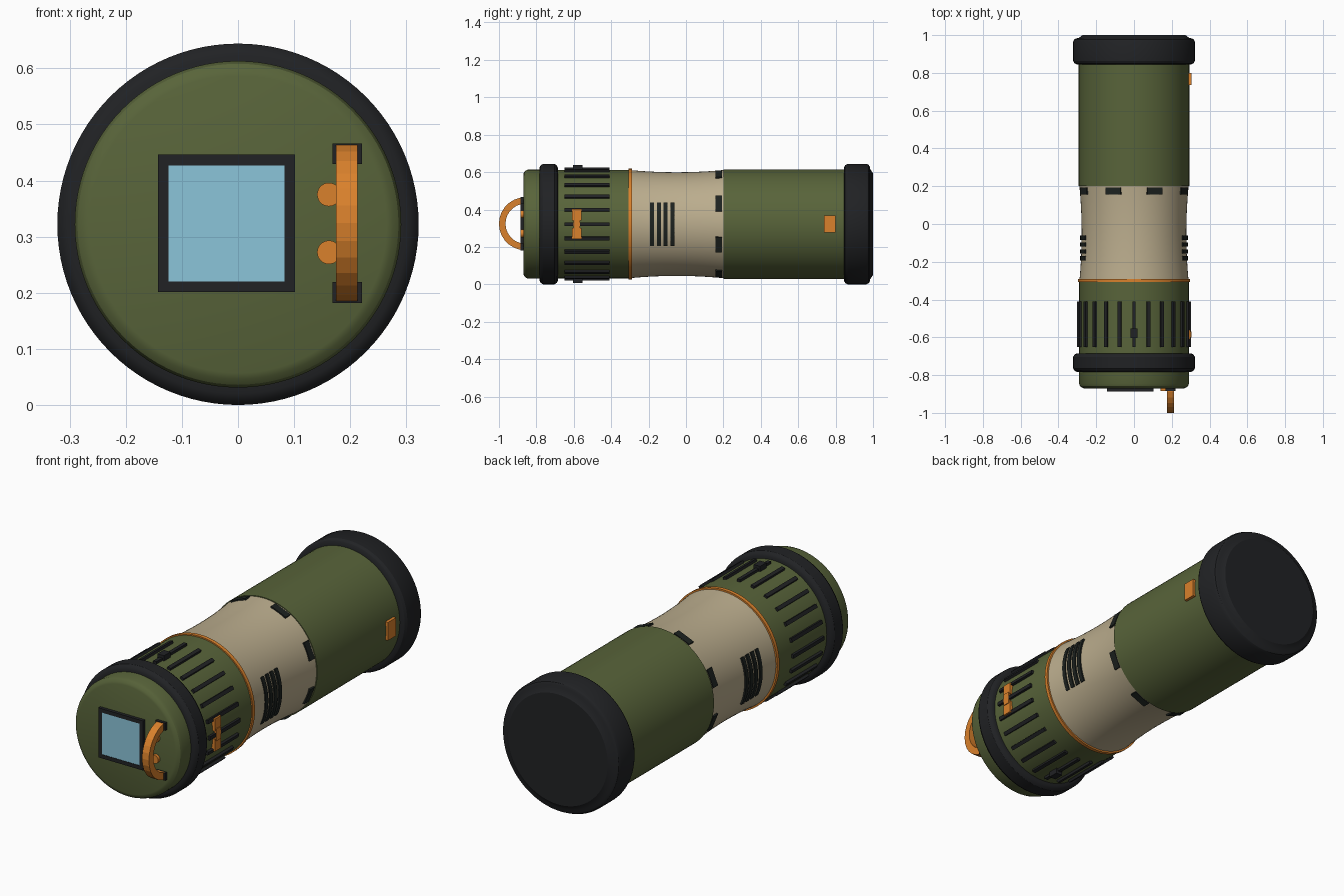
import bpy, bmesh
from math import cos, sin, pi, radians
from mathutils import Matrix, Vector

if "Cube" in bpy.data.objects:
    bpy.data.objects.remove(bpy.data.objects["Cube"])

C = 0.322  # height of the body axis


def material(name, rgb):
    m = bpy.data.materials.new(name)
    m.diffuse_color = (*rgb, 1)
    m.use_nodes = True
    m.node_tree.nodes["Principled BSDF"].inputs["Base Color"].default_value = m.diffuse_color
    return m


GREEN = material("olive", (0.098, 0.127, 0.042))
TAN = material("tan", (0.50, 0.42, 0.27))
BLACK = material("rubber", (0.015, 0.016, 0.018))
SLOT = material("slot", (0.012, 0.016, 0.014))
ORANGE = material("orange", (0.70, 0.22, 0.025))
BLUE = material("screen_blue", (0.26, 0.56, 0.70))


def finish(name, bm, mat, smooth=True):
    bmesh.ops.recalc_face_normals(bm, faces=bm.faces)
    me = bpy.data.meshes.new(name)
    bm.to_mesh(me)
    bm.free()
    me.materials.append(mat)
    ob = bpy.data.objects.new(name, me)
    bpy.context.collection.objects.link(ob)
    if smooth:
        bpy.ops.object.select_all(action='DESELECT')
        ob.select_set(True)
        bpy.context.view_layer.objects.active = ob
        bpy.ops.object.shade_smooth_by_angle(angle=radians(30))
    return ob


def on_y(a, r, t):
    return (r * cos(t), a, C + r * sin(t))


def lathe(name, profile, mat, n=96):
    """Closed solid of revolution about the body axis; profile is (y, radius)."""
    bm = bmesh.new()
    rings = [[bm.verts.new(on_y(a, r, 2 * pi * i / n)) for i in range(n)] for a, r in profile]
    for p, q in zip(rings, rings[1:]):
        for i in range(n):
            j = (i + 1) % n
            bm.faces.new((p[i], p[j], q[j], q[i]))
    bm.faces.new(rings[0])
    bm.faces.new(rings[-1])
    return finish(name, bm, mat)


def arc(name, bands, r0, r1, t0, t1, n, mat, place=on_y, smooth=True):
    """Rectangular section swept along an arc, once per (start, end) band."""
    bm = bmesh.new()
    for a0, a1 in bands:
        sec = [(a0, r0), (a1, r0), (a1, r1), (a0, r1)]
        rings = [[bm.verts.new(place(a, r, t0 + (t1 - t0) * i / n)) for a, r in sec]
                 for i in range(n + 1)]
        for p, q in zip(rings, rings[1:]):
            for i in range(4):
                j = (i + 1) % 4
                bm.faces.new((p[i], p[j], q[j], q[i]))
        bm.faces.new(rings[0])
        bm.faces.new(rings[-1])
    return finish(name, bm, mat, smooth)


def boxes(name, items, mat):
    """Boxes given as (x0, x1, y0, y1, z0, z1)."""
    bm = bmesh.new()
    for x0, x1, y0, y1, z0, z1 in items:
        m = Matrix.Translation(((x0 + x1) / 2, (y0 + y1) / 2, (z0 + z1) / 2))
        bmesh.ops.create_cube(bm, size=1, matrix=m @ Matrix.Diagonal((x1 - x0, y1 - y0, z1 - z0, 1)))
    return finish(name, bm, mat, False)


def around(name, angles, r0, r1, y0, y1, width, mat):
    """Boxes standing on the body at the given angles."""
    bm = bmesh.new()
    for deg in angles:
        m = (Matrix.Translation((0, 0, C)) @ Matrix.Rotation(-radians(deg), 4, 'Y')
             @ Matrix.Translation(((r0 + r1) / 2, (y0 + y1) / 2, 0))
             @ Matrix.Diagonal((r1 - r0, y1 - y0, width, 1)))
        bmesh.ops.create_cube(bm, size=1, matrix=m)
    return finish(name, bm, mat, False)


# Main body sections
lathe("front_cap", [(-0.87, 0.265), (-0.866, 0.276), (-0.858, 0.286), (-0.845, 0.291), (-0.75, 0.291)], GREEN)
lathe("front_bumper", [(-0.783, 0.28), (-0.783, 0.302), (-0.777, 0.314), (-0.765, 0.322),
                       (-0.703, 0.322), (-0.691, 0.314), (-0.685, 0.302), (-0.685, 0.28)], BLACK)
lathe("grip_collar", [(-0.72, 0.29), (-0.30, 0.29)], GREEN)
lathe("accent_ring", [(-0.308, 0.28), (-0.308, 0.296), (-0.29, 0.296), (-0.29, 0.28)], ORANGE)
waist = [-0.30 + 0.5 * i / 14 for i in range(15)]
lathe("waist", [(y, 0.277 + 0.012 * ((y + 0.05) / 0.25) ** 2) for y in waist], TAN)
lathe("rear_barrel", [(0.20, 0.293), (0.90, 0.293)], GREEN)
lathe("rear_bumper", [(0.845, 0.285), (0.845, 0.304), (0.851, 0.315), (0.863, 0.322),
                      (0.965, 0.322), (0.977, 0.316), (0.983, 0.306), (0.984, 0.295),
                      (1.0, 0.272)], BLACK)

# Grip ribs, small catches and dark notches
around("grip_ribs", [15 * i for i in range(24)], 0.28, 0.302, -0.65, -0.41, 0.018, BLACK)
around("collar_catches", [90, 270], 0.28, 0.316, -0.603, -0.553, 0.036, BLACK)
around("waist_notches", [22.5 + 45 * i for i in range(8)], 0.27, 0.291, 0.157, 0.193, 0.088, SLOT)

# Side vents, curved around the waist on both sides
bands = [(y - 0.011, y + 0.011) for y in (-0.181, -0.145, -0.109, -0.073)]
for side, mid in (("right", 0), ("left", pi)):
    arc(side + "_vents", bands, 0.268, 0.285, mid - 0.42, mid + 0.42, 10, SLOT)

# Orange side slider and rear tag
boxes("side_slider", [(0.26, 0.300, -0.61, -0.56, C + 0.02, C + 0.08),
                      (0.26, 0.300, -0.61, -0.56, C - 0.08, C - 0.02),
                      (0.26, 0.304, -0.602, -0.568, C - 0.03, C + 0.03)], ORANGE)
boxes("rear_tag", [(0.27, 0.304, 0.737, 0.80, C - 0.045, C + 0.045)], ORANGE)

# Front screen: four frame bars round the glass
x0, x1, z0, z1, w = -0.143, 0.102, 0.201, 0.446, 0.019
boxes("screen_frame", [(x0, x1, -0.886, -0.86, z1 - w, z1), (x0, x1, -0.886, -0.86, z0, z0 + w),
                       (x0, x0 + w, -0.886, -0.86, z0 + w, z1 - w),
                       (x1 - w, x1, -0.886, -0.86, z0 + w, z1 - w)], BLACK)
boxes("screen", [(x0 + w, x1 - w, -0.884, -0.86, z0 + w, z1 - w)], BLUE)

# Front buttons
bm = bmesh.new()
for z in (0.272, 0.375):
    bmesh.ops.create_cone(bm, cap_ends=True, segments=32, radius1=0.021, radius2=0.021, depth=0.025,
                          matrix=Matrix.Translation((0.162, -0.872, z)) @ Matrix.Rotation(pi / 2, 4, 'X'))
finish("front_buttons", bm, ORANGE)

# Carry loop and its mounts
boxes("loop_mounts", [(0.168, 0.221, -0.885, -0.86, z, z + 0.037) for z in (0.182, 0.429)], BLACK)
arc("carry_loop", [(0.175, 0.213)], 0.107, 0.142, -pi / 2, pi / 2, 14, ORANGE,
    lambda a, r, t: (a, -0.858 - r * cos(t), C + 0.002 + r * sin(t)), False)
